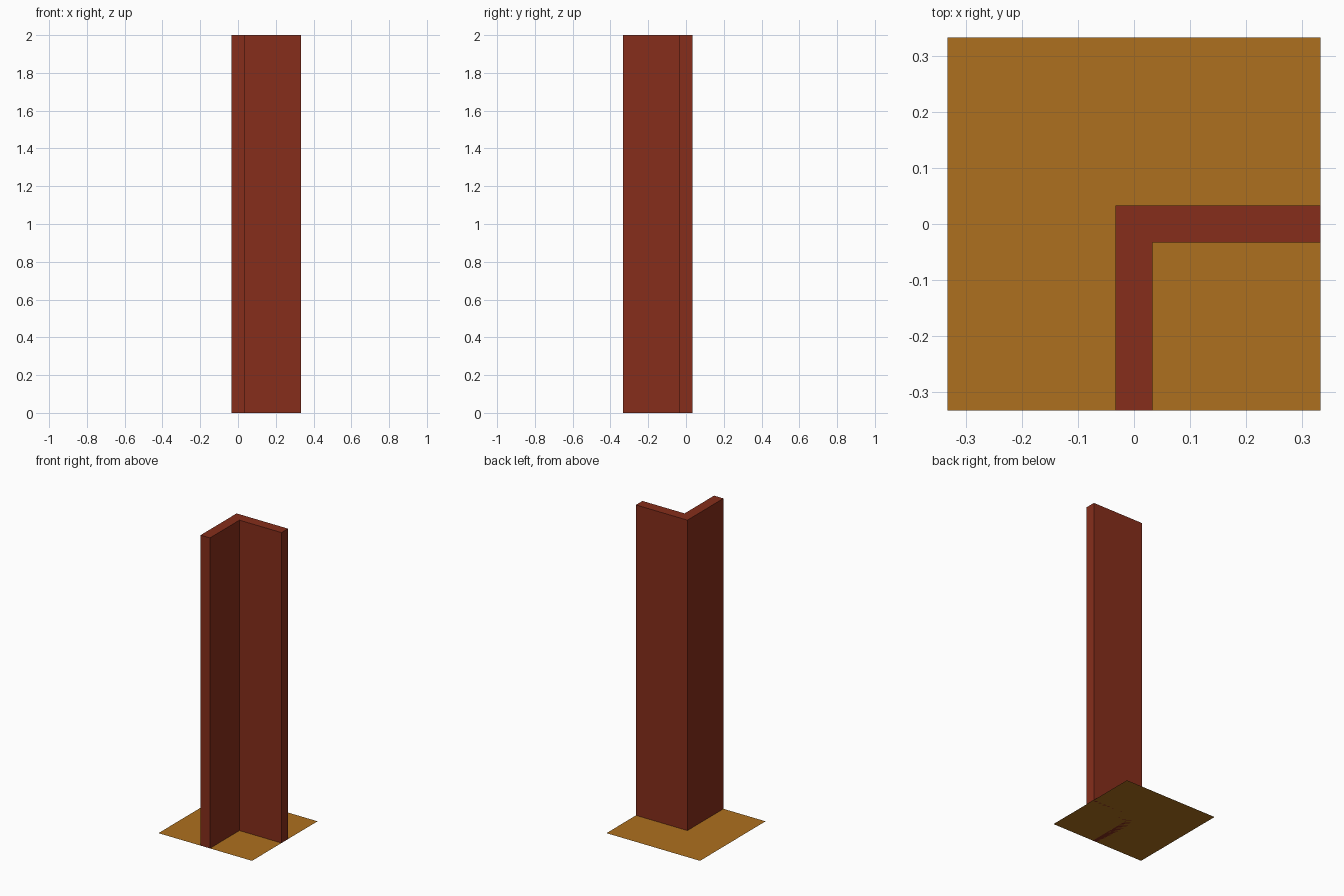
import bpy, bmesh

if "Cube" in bpy.data.objects:
    bpy.data.objects.remove(bpy.data.objects["Cube"])

HALF = 1 / 3      # half width of the floor tile
T = 1 / 30        # half thickness of the walls
HEIGHT = 2.0


def extruded(name, outline, height, color):
    """Flat outline at z = 0, optionally raised into a closed prism."""
    bm = bmesh.new()
    face = bm.faces.new([bm.verts.new((x, y, 0)) for x, y in outline])
    if height:
        top = bmesh.ops.extrude_face_region(bm, geom=[face], use_keep_orig=True)
        verts = [v for v in top["geom"] if isinstance(v, bmesh.types.BMVert)]
        bmesh.ops.translate(bm, verts=verts, vec=(0, 0, height))
        bmesh.ops.recalc_face_normals(bm, faces=bm.faces)
    mesh = bpy.data.meshes.new(name)
    bm.to_mesh(mesh)
    bm.free()
    mat = bpy.data.materials.new(name + "_color")
    mat.diffuse_color = color
    mat.use_nodes = True
    mat.node_tree.nodes["Principled BSDF"].inputs["Base Color"].default_value = mat.diffuse_color
    mesh.materials.append(mat)
    obj = bpy.data.objects.new(name, mesh)
    bpy.context.collection.objects.link(obj)
    return obj


# Thin square floor tile
extruded("floor_tile",
         [(-HALF, -HALF), (HALF, -HALF), (HALF, HALF), (-HALF, HALF)],
         0, (0.42, 0.16, 0.013, 1))

# L-shaped corner wall running to the right and front edges of the tile
extruded("corner_wall",
         [(-T, -HALF), (T, -HALF), (T, -T), (HALF, -T), (HALF, T), (-T, T)],
         HEIGHT, (0.24, 0.027, 0.011, 1))
